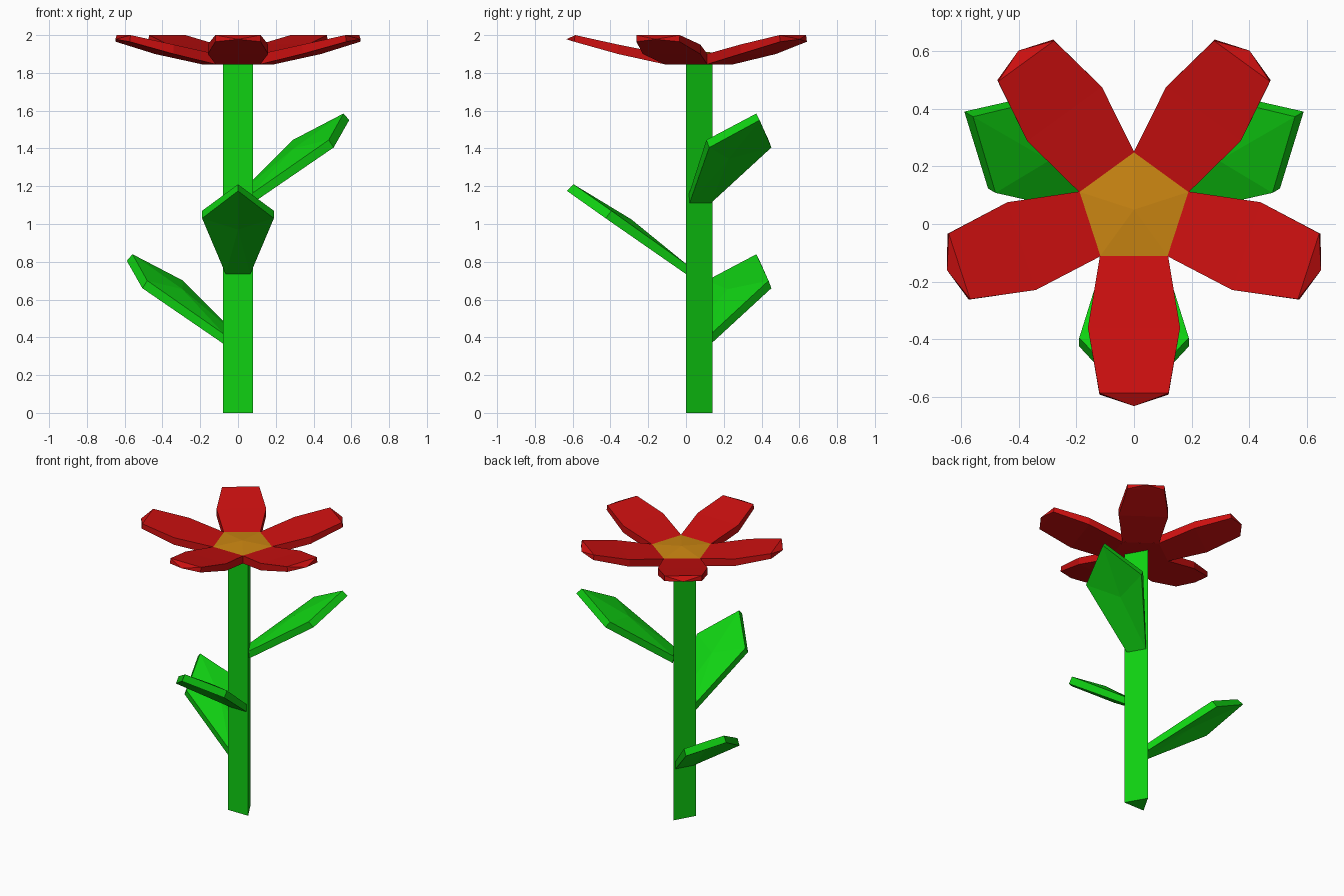
import bpy
import bmesh
from math import radians
from mathutils import Matrix, Vector

if "Cube" in bpy.data.objects:
    bpy.data.objects.remove(bpy.data.objects["Cube"])

AXIS = Vector((0, 0.05, 0))  # centre line of the stem and flower


def material(name, colour):
    mat = bpy.data.materials.new(name)
    mat.use_nodes = True
    mat.diffuse_color = colour
    mat.node_tree.nodes["Principled BSDF"].inputs["Base Color"].default_value = colour
    return mat


green = material("leaf_green", (0.005, 0.64, 0.006, 1))
red = material("petal_red", (0.6, 0.005, 0.005, 1))
yellow = material("centre_yellow", (0.6, 0.24, 0.006, 1))


def finish(name, bm, mats, angle=0, height=0):
    """Turn a bmesh into an object, placed around the stem axis."""
    bmesh.ops.recalc_face_normals(bm, faces=bm.faces)
    mesh = bpy.data.meshes.new(name)
    bm.to_mesh(mesh)
    bm.free()
    for mat in mats:
        mesh.materials.append(mat)
    obj = bpy.data.objects.new(name, mesh)
    bpy.context.collection.objects.link(obj)
    obj.matrix_world = (Matrix.Translation(AXIS + Vector((0, 0, height)))
                        @ Matrix.Rotation(radians(angle), 4, "Z"))
    return obj


def ring(bm, points):
    return [bm.verts.new(p) for p in points]


def bridge(bm, a, b):
    n = len(a)
    for i in range(n):
        j = (i + 1) % n
        bm.faces.new((a[i], a[j], b[j], b[i]))


def fan(bm, loop, centre):
    for i, v in enumerate(loop):
        bm.faces.new((v, loop[(i + 1) % len(loop)], centre))


# Three-sided stem
bm = bmesh.new()
outline = [(-0.08, -0.05), (0.08, -0.05), (0, 0.09)]
low = ring(bm, [(x, y, 0) for x, y in outline])
high = ring(bm, [(x, y, 1.87) for x, y in outline])
bm.faces.new(low)
bm.faces.new(high)
bridge(bm, low, high)
finish("stem", bm, [green])


# Leaves: outward along local x, gently domed about a middle point
def leaf_layer(bm, base, corner, tip, middle):
    (br, bz), (cr, cz), (tr, tz) = base, corner, tip
    loop = ring(bm, [(br, -0.065, bz), (cr, -0.19, cz), (tr, 0, tz),
                     (cr, 0.19, cz), (br, 0.065, bz)])
    fan(bm, loop, bm.verts.new((middle[0], 0, middle[1])))
    return loop


def leaf(name, angle, height):
    bm = bmesh.new()
    top = leaf_layer(bm, (0.045, 0.05), (0.445, 0.335), (0.645, 0.475), (0.34, 0.29))
    bottom = leaf_layer(bm, (0.05, 0), (0.475, 0.295), (0.68, 0.44), (0.35, 0.235))
    bridge(bm, top, bottom)
    finish(name, bm, [green], angle, height)


leaf("front_leaf", -90, 0.735)
leaf("left_leaf", 30, 1.11)
leaf("right_leaf", 150, 0.365)


# Petals: upturned, widest halfway, bevelled to a thin pointed tip
def petal(name, angle):
    bm = bmesh.new()
    widths = (0.118, 0.16, 0.12)
    upper = list(zip((0.16, 0.41, 0.637), widths, (1.9, 1.95, 2.0)))
    lower = list(zip((0.16, 0.41, 0.642), widths, (1.845, 1.9, 1.965)))

    def side(profile, sign):
        return ring(bm, [(r, sign * w, z) for r, w, z in profile])

    tl, tr = side(upper, 1), side(upper, -1)
    bl, br = side(lower, 1), side(lower, -1)
    tip = bm.verts.new((0.682, 0, 1.978))
    for i in range(2):
        for a, b in ((tl, tr), (bl, br), (tl, bl), (tr, br)):
            bm.faces.new((a[i], a[i + 1], b[i + 1], b[i]))
    bm.faces.new((tl[0], tr[0], br[0], bl[0]))
    end = [tl[2], tr[2], br[2], bl[2]]
    fan(bm, end, tip)
    finish(name, bm, [red], angle)


PETAL_NAMES = ("front", "front_left", "back_left", "back_right", "front_right")
for i, place in enumerate(PETAL_NAMES):
    petal(place + "_petal", -90 + 72 * i)

# Five-sided flower centre: shallow yellow dome over a red underside
bm = bmesh.new()
corners = [Matrix.Rotation(radians(72 * i), 3, "Z") @ Vector((0, 0.2, 0)) for i in range(5)]
top = ring(bm, [c + Vector((0, 0, 1.9)) for c in corners])
bottom = ring(bm, [c + Vector((0, 0, 1.845)) for c in corners])
fan(bm, top, bm.verts.new((0, 0, 1.915)))
bm.faces.new(bottom)
bridge(bm, top, bottom)
for face in bm.faces:
    face.material_index = 0 if face.calc_center_median().z > 1.9 else 1
finish("flower_centre", bm, [yellow, red])
